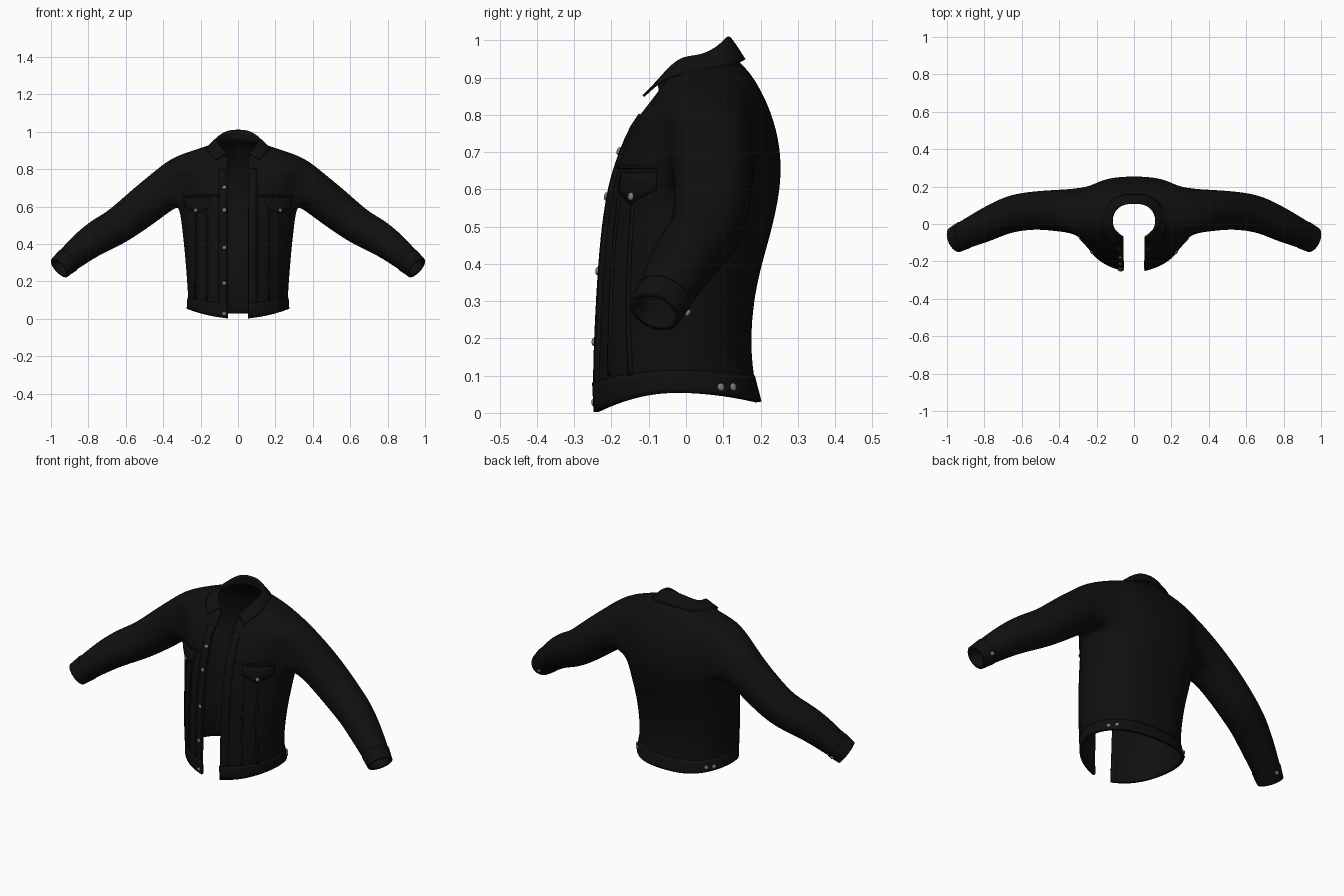
import bpy, bmesh, math
from mathutils import Vector
from mathutils.bvhtree import BVHTree

if "Cube" in bpy.data.objects:
    bpy.data.objects.remove(bpy.data.objects["Cube"])


def material(name, rgb):
    m = bpy.data.materials.new(name)
    m.diffuse_color = (*rgb, 1)
    m.use_nodes = True
    m.node_tree.nodes["Principled BSDF"].inputs["Base Color"].default_value = m.diffuse_color
    return m


FABRIC = material("black fabric", (0.005, 0.005, 0.005))
METAL = material("grey metal", (0.2, 0.2, 0.2))
COLS = 12


def ring(row, x0=0.057, grow=0.0):
    """Half outline from the front edge around the side to the centre back."""
    zf, zs, zb, w, yf, yb = row
    w, yf, yb = w + grow, yf - grow, yb + grow
    a0 = math.asin(x0 / w)
    pts = []
    for k in range(COLS + 1):
        a = a0 + (math.pi - a0) * k / COLS
        s, c = max(0.0, math.sin(a)), math.cos(a)
        x = w * (s if c > 0 else s ** 0.75)
        if k == COLS:
            x = 0
        y = (yf + yb) / 2 - c * (yb - yf) / 2
        z = zs + ((zf if c > 0 else zb) - zs) * c * c
        pts.append(Vector((x, y, z)))
    return pts


def skin(bm, rows, closed=False):
    n = len(rows[0])
    for lo, hi in zip(rows, rows[1:]):
        for k in range(n if closed else n - 1):
            m = (k + 1) % n
            bm.faces.new((lo[k], lo[m], hi[m], hi[k]))


def add_rows(bm, rows):
    return [[bm.verts.new(p) for p in r] for r in rows]


def finish(name, bm, mat, thick=0.0, offset=-1.0, subsurf=0, mirror=True):
    me = bpy.data.meshes.new(name)
    bm.to_mesh(me)
    bm.free()
    me.materials.append(mat)
    me.polygons.foreach_set("use_smooth", [True] * len(me.polygons))
    ob = bpy.data.objects.new(name, me)
    bpy.context.collection.objects.link(ob)
    if mirror:
        m = ob.modifiers.new("mirror", 'MIRROR')
        m.use_clip = True
    if subsurf:
        s = ob.modifiers.new("subsurf", 'SUBSURF')
        s.levels = s.render_levels = subsurf
        s.boundary_smooth = 'PRESERVE_CORNERS'
    if thick:
        s = ob.modifiers.new("solidify", 'SOLIDIFY')
        s.thickness, s.offset = thick, offset
    return ob


# Torso rows: front z, side z, back z, half width, front y, back y
TORSO = [
    (0.00, 0.055, 0.03, 0.272, -0.248, 0.200),
    (0.08, 0.115, 0.10, 0.268, -0.252, 0.182),
    (0.20, 0.21, 0.21, 0.275, -0.248, 0.174),
    (0.35, 0.35, 0.35, 0.286, -0.240, 0.190),
    (0.48, 0.48, 0.48, 0.300, -0.230, 0.230),
    (0.60, 0.60, 0.60, 0.315, -0.212, 0.256),
    (0.665, 0.68, 0.69, 0.328, -0.192, 0.258),
    (0.72, 0.77, 0.785, 0.345, -0.170, 0.240),
    (0.77, 0.865, 0.875, 0.360, -0.147, 0.200),
    (0.81, 0.905, 0.93, 0.220, -0.115, 0.160),
    (0.84, 0.94, 0.965, 0.120, -0.085, 0.118),
]
# Sleeve path: centre, radius up, radius back
SLEEVE = [
    ((0.400, 0.072, 0.685), 0.112, 0.114),
    ((0.520, 0.075, 0.590), 0.109, 0.104),
    ((0.640, 0.060, 0.495), 0.098, 0.102),
    ((0.720, 0.030, 0.455), 0.096, 0.094),
    ((0.800, -0.010, 0.405), 0.087, 0.090),
    ((0.890, -0.050, 0.330), 0.073, 0.078),
    ((0.955, -0.083, 0.272), 0.061, 0.069),
]


def sleeve_ring(c, tangent, ru, rb):
    t = tangent.normalized()
    back = Vector((0, 1, 0))
    back = (back - t * back.dot(t)).normalized()
    up = back.cross(t)
    if up.z < 0:
        up = -up
    return [c + back * rb * math.cos(a) + up * ru * math.sin(a)
            for a in (math.radians(-146.25 + 22.5 * i) for i in range(16))]


# Body: torso with armholes cut out and sleeves grown from them
bm = bmesh.new()
T = add_rows(bm, [ring(r) for r in TORSO])
C0, C1, R0, R1 = 4, 9, 5, 8
skin(bm, T)
hole = [f for f in bm.faces if all(
    any(v in T[r][C0:C1 + 1] for r in range(R0, R1 + 1)) for v in f.verts)]
bmesh.ops.delete(bm, geom=hole, context='FACES_ONLY')
edge = ([T[R0][k] for k in range(C0, C1)] + [T[r][C1] for r in range(R0, R1)]
        + [T[R1][k] for k in range(C1, C0, -1)] + [T[r][C0] for r in range(R1, R0, -1)])
centres = [Vector((0.31, 0.065, 0.74))] + [Vector(s[0]) for s in SLEEVE]
rings = []
for j, (c, ru, rb) in enumerate(SLEEVE, 1):
    tan = centres[min(j + 1, len(SLEEVE))] - centres[j - 1]
    rings.append(sleeve_ring(centres[j], tan, ru, rb))
skin(bm, [edge] + add_rows(bm, rings), closed=True)
loose = [v for v in bm.verts if not v.link_faces]
loose += [v for r in T[R0 + 1:R1] for v in r[C0 + 1:C1] if v not in loose]
bmesh.ops.delete(bm, geom=loose, context='VERTS')
body = finish("jacket_body", bm, FABRIC, 0.010, subsurf=2)

# Waistband
bm = bmesh.new()
skin(bm, add_rows(bm, [ring(TORSO[0], grow=0.005), ring(TORSO[1], grow=0.005)]))
finish("waistband", bm, FABRIC, 0.008, subsurf=2)

# Cuffs
bm = bmesh.new()
a, b = centres[-2], centres[-1]
skin(bm, add_rows(bm, [sleeve_ring(a.lerp(b, f), b - a, r1, r2) for f, r1, r2 in
                       ((0.3, 0.073, 0.079), (0.65, 0.069, 0.076), (1.0, 0.065, 0.073))]),
     closed=True)
finish("cuffs", bm, FABRIC, 0.007, subsurf=2)

# Collar: stand, rolled rim and fold with pointed front corners
bm = bmesh.new()
skin(bm, add_rows(bm, [
    ring((0.835, 0.93, 0.955, 0.118, -0.083, 0.115)),
    ring((0.86, 0.957, 1.012, 0.117, -0.084, 0.110)),
    ring((0.86, 0.957, 1.010, 0.124, -0.092, 0.118), x0=0.062),
    ring((0.80, 0.912, 0.948, 0.172, -0.155, 0.158), x0=0.115)]))
finish("collar", bm, FABRIC, 0.007, 0.0, subsurf=2)

# Surface lookup used to lay trims and buttons on the body
bpy.context.view_layer.update()
tree = BVHTree.FromObject(body, bpy.context.evaluated_depsgraph_get())


def front_point(x, z):
    return tree.ray_cast(Vector((x, -1, z)), Vector((0, 1, 0)))


def trim(name, x0, x1, top, bottom, nx, nz):
    """Panel laid on the chest; top and bottom are functions of 0..1 across."""
    bm = bmesh.new()
    rows = []
    for j in range(nz + 1):
        row = []
        for i in range(nx + 1):
            u = i / nx
            x = x0 + (x1 - x0) * u
            z = bottom(u) + (top(u) - bottom(u)) * j / nz
            p, n = front_point(x, z)[:2]
            row.append(bm.verts.new(p + n * 0.005))
        rows.append(row)
    skin(bm, rows)
    finish(name, bm, FABRIC, 0.007)


trim("front_placket", 0.062, 0.102, lambda u: 0.80, lambda u: 0.015, 2, 24)
trim("pocket_flap", 0.15, 0.285, lambda u: 0.645,
     lambda u: 0.56 + 0.04 * abs(2 * u - 1), 8, 3)
trim("chest_seam_inner", 0.160, 0.168, lambda u: 0.58, lambda u: 0.10, 1, 16)
trim("chest_seam_outer", 0.222, 0.230, lambda u: 0.56, lambda u: 0.10, 1, 16)
trim("yoke_seam", 0.10, 0.29, lambda u: 0.663, lambda u: 0.655, 10, 1)


def button(name, p, n, lift=0.006):
    bm = bmesh.new()
    bmesh.ops.create_uvsphere(bm, u_segments=16, v_segments=8, radius=0.011)
    bmesh.ops.scale(bm, vec=(1, 1, 0.55), verts=bm.verts)
    ob = finish(name, bm, METAL, mirror=False)
    ob.location = p + n * lift
    ob.rotation_euler = n.to_track_quat('Z', 'Y').to_euler()


# Buttons: front row, pockets, waist tabs, cuffs
for z in (0.70, 0.58, 0.38, 0.19, 0.028):
    button("front_button", *front_point(-0.072, z)[:2], lift=0.008)
for s in (-1, 1):
    button("pocket_button", *front_point(s * 0.222, 0.58)[:2], lift=0.008)
    for y in (0.09, 0.122):
        hit = tree.ray_cast(Vector((s, y, 0.068)), Vector((-s, 0, 0)))
        button("waist_button", *hit[:2], lift=0.008)
    button("cuff_button", *tree.find_nearest(Vector((s * 0.925, 0.01, 0.265)))[:2], lift=0.008)
